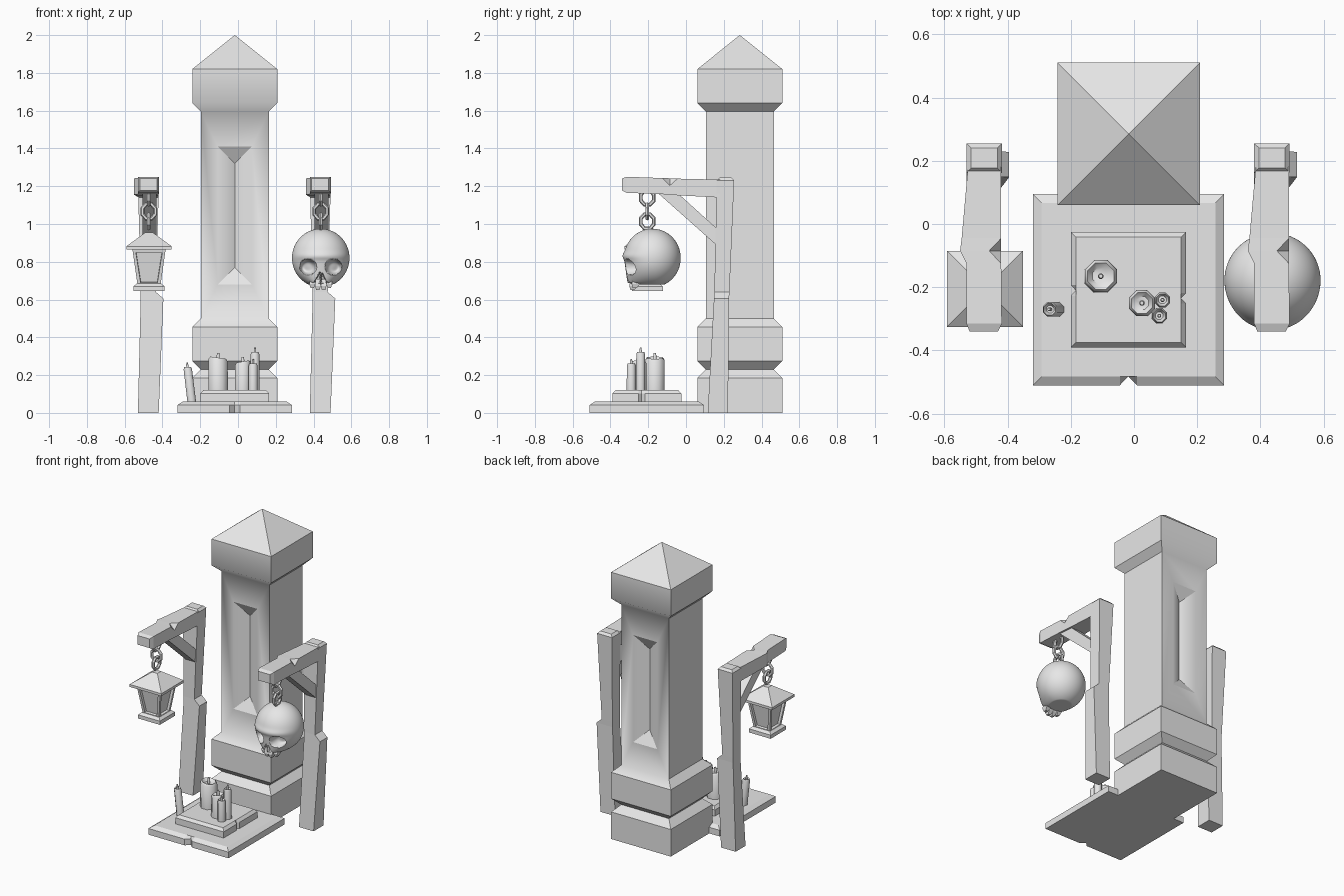
import bpy, bmesh, math
from mathutils import Vector

cube = bpy.data.objects.get("Cube")
if cube:
    bpy.data.objects.remove(cube)

stone = bpy.data.materials.new("pale_grey")
stone.use_nodes = True
stone.diffuse_color = (0.8, 0.8, 0.8, 1)
stone.node_tree.nodes["Principled BSDF"].inputs["Base Color"].default_value = (0.8, 0.8, 0.8, 1)


def finish(bm, name, loc=(0, 0, 0), angle=None):
    """Turn a bmesh into an object; edges steeper than angle stay sharp."""
    bmesh.ops.remove_doubles(bm, verts=bm.verts, dist=0.0002)
    bmesh.ops.recalc_face_normals(bm, faces=bm.faces)
    if angle:
        for f in bm.faces:
            f.smooth = True
        for e in bm.edges:
            e.smooth = e.calc_face_angle(0) < math.radians(angle)
    mesh = bpy.data.meshes.new(name)
    bm.to_mesh(mesh)
    bm.free()
    mesh.materials.append(stone)
    obj = bpy.data.objects.new(name, mesh)
    obj.location = loc
    bpy.context.collection.objects.link(obj)
    return obj


def loft(rings, closed=False):
    """Skin a list of equal rings of points."""
    bm = bmesh.new()
    rows = [[bm.verts.new(p) for p in ring] for ring in rings]
    n = len(rows[0])
    pairs = list(zip(rows, rows[1:])) + ([(rows[-1], rows[0])] if closed else [])
    for a, b in pairs:
        for i in range(n):
            j = (i + 1) % n
            bm.faces.new((a[i], a[j], b[j], b[i]))
    if not closed:
        bm.faces.new(rows[0])
        bm.faces.new(rows[-1])
    return bm


def rect(x0, x1, y0, y1, z):
    return [(x0, y0, z), (x1, y0, z), (x1, y1, z), (x0, y1, z)]


def square(h, z):
    return rect(-h, h, -h, h, z)


# Pillar: stacked square profile with a hipped groove in front and back
W, N = 0.225, 0.18
profile = [(W, 0), (W, 0.185), (N, 0.23), (W, 0.275), (W, 0.455), (N, 0.5),
           (N, 1.595), (W, 1.64), (W, 1.82), (0.0005, 2.0)]
bm = loft([square(h, z) for h, z in profile])
bm.normal_update()
shaft = [f for f in bm.faces if abs(f.calc_center_median().z - 1.0475) < 0.01
         and abs(f.normal.y) > 0.9]
for f in shaft:
    s = 1 if f.calc_center_median().y > 0 else -1
    outer = [bm.verts.new(p) for p in
             [(-N, s * N, 0.5), (N, s * N, 0.5), (N, s * N, 1.595), (-N, s * N, 1.595)]]
    rim = [bm.verts.new((x, s * N, z)) for x, z in
           [(-0.09, 0.68), (0.09, 0.68), (0.09, 1.41), (-0.09, 1.41)]]
    low, high = [bm.verts.new((0, s * (N - 0.05), z)) for z in (0.77, 1.32)]
    bm.faces.remove(f)
    for i in range(4):
        j = (i + 1) % 4
        bm.faces.new((outer[i], outer[j], rim[j], rim[i]))
    bm.faces.new((rim[0], rim[1], low))
    bm.faces.new((rim[1], rim[2], high, low))
    bm.faces.new((rim[2], rim[3], high))
    bm.faces.new((rim[3], rim[0], low, high))
bmesh.ops.remove_doubles(bm, verts=bm.verts, dist=0.0001)
bmesh.ops.recalc_face_normals(bm, faces=bm.faces)
for f in bm.faces:
    f.smooth = True
for e in bm.edges:
    zs = [v.co.z for v in e.verts]
    groove_end = abs(e.verts[0].co.x) < 0.1 and abs(zs[0] - zs[1]) < 0.001
    e.smooth = (all(abs(f.normal.y) > 0.5 for f in e.link_faces) and not groove_end
                and min(zs) > 0.46 and max(zs) < 1.8
                and all(abs(v.co.y) > 0.17 for v in e.verts))
finish(bm, "pillar", (-0.017, 0.285, 0))


# Stepped slabs with bevelled tops and small chipped notches
def slab(name, x0, x1, y0, y1, z0, z1, bevel, outline):
    def ring(b, z):
        return [(min(max(x, x0 + b), x1 - b), min(max(y, y0 + b), y1 - b), z) for x, y in outline]
    finish(loft([ring(0, z0), ring(0, z1 - 0.018), ring(bevel, z1)]), name)


slab("lower_slab", -0.32, 0.285, -0.51, 0.095, 0, 0.06, 0.028,
     [(-0.32, -0.51), (-0.045, -0.51), (-0.018, -0.482), (0.01, -0.51),
      (0.285, -0.51), (0.285, 0.095), (-0.32, 0.095)])
slab("upper_slab", -0.2, 0.165, -0.39, -0.025, 0.06, 0.12, 0.016,
     [(-0.2, -0.39), (0.165, -0.39), (0.165, -0.252), (0.149, -0.235), (0.165, -0.218),
      (0.165, -0.025), (-0.2, -0.025), (-0.2, -0.193), (-0.184, -0.21), (-0.2, -0.227)])


# Candles: tapered octagons with a dished, slanted top and a wick
def candle(name, x, y, r, z0, z1, lean=0.0, slant=0.0):
    def ring(k, z, tilt=0.0):
        off = lean * (z - z0) / (z1 - z0)
        pts = []
        for i in range(8):
            a = math.tau * (i + 0.5) / 8
            c, s = k * math.cos(a), k * math.sin(a)
            pts.append((x + off + c, y + s, z + tilt * c / r))
        return pts
    finish(loft([ring(r, z0), ring(r * 0.97, z1 - 0.012, slant), ring(r * 0.8, z1, slant),
                 ring(r * 0.5, z1 - 0.015)]), name, angle=50)
    w = min(0.009, r * 0.25)
    finish(loft([ring(w, z1 - 0.018), ring(w, z1 + 0.01), ring(w * 0.7, z1 + 0.024)]),
           name + "_wick", angle=50)


candle("large_candle", -0.105, -0.165, 0.056, 0.12, 0.292, slant=-0.008)
candle("medium_candle", 0.025, -0.25, 0.045, 0.12, 0.272, slant=0.008)
candle("tall_thin_candle", 0.09, -0.24, 0.026, 0.12, 0.322)
candle("short_thin_candle", 0.08, -0.29, 0.026, 0.12, 0.262)
candle("leaning_candle", -0.245, -0.27, 0.025, 0.06, 0.242, lean=-0.022)


# Wooden hanging frames, identical on both sides
def beam_ring(x0, x1, z0, z1, y, chip=0.0):
    return [(x0, y, z0), (x1, y, z0), (x1, y, z1 - chip), (x1 - chip, y, z1), (x0, y, z1)]


def link(name, cx, cy, cz, along_x):
    rings = []
    for i in range(8):
        a = math.tau * (i + 0.5) / 8
        ring = []
        for j in range(6):
            b = math.tau * j / 6
            u = (0.037 + 0.011 * math.cos(b)) * math.cos(a)
            z = (0.041 + 0.011 * math.cos(b)) * math.sin(a)
            t = 0.011 * math.sin(b)
            ring.append((cx + u, cy + t, cz + z) if along_x else (cx + t, cy + u, cz + z))
        rings.append(ring)
    finish(loft(rings, closed=True), name, angle=35)


def frame(side, dx):
    at = (dx, 0, 0)
    finish(loft([rect(0.38, 0.49, 0.115, 0.222, 0), rect(0.395, 0.515, 0.148, 0.228, 0.605),
                 rect(0.395, 0.475, 0.15, 0.23, 0.64), rect(0.38, 0.492, 0.163, 0.255, 1.23),
                 rect(0.395, 0.478, 0.177, 0.241, 1.245)]), side + "_post", at)
    finish(loft([beam_ring(0.385, 0.49, 1.14, 1.235, 0.18),
                 beam_ring(0.365, 0.49, 1.152, 1.24, -0.045),
                 beam_ring(0.36, 0.49, 1.155, 1.242, -0.085, 0.038),
                 beam_ring(0.38, 0.49, 1.158, 1.243, -0.125),
                 beam_ring(0.38, 0.492, 1.165, 1.25, -0.315),
                 beam_ring(0.39, 0.48, 1.178, 1.24, -0.34)]), side + "_beam", at)
    brace = [(-0.145, 1.16), (-0.04, 1.16), (0.17, 0.97), (0.17, 0.88)]
    finish(loft([[(x, y, z) for y, z in brace] for x in (0.405, 0.478)]), side + "_brace", at)
    for i, z in enumerate((1.14, 1.067, 1.014)):
        link(f"{side}_chain_link_{i + 1}", 0.438 + dx, -0.205, z, i == 1)


frame("left", 0)
frame("right", -0.91)

# Lantern: hipped roof, tapered body with inset panes, foot
spot = (-0.471, -0.205, 0)
finish(loft([square(0.12, 0.865), square(0.12, 0.882), square(0.02, 0.955)]), "lantern_roof", spot)
bm = loft([square(0.06, 0.67), square(0.088, 0.866)])
bm.normal_update()
bmesh.ops.recalc_face_normals(bm, faces=bm.faces)
panes = [f for f in bm.faces if abs(f.normal.z) < 0.5]
bmesh.ops.inset_individual(bm, faces=panes, thickness=0.024)
bmesh.ops.inset_individual(bm, faces=panes, thickness=0.002, depth=-0.016)
finish(bm, "lantern_body", spot)
finish(loft([square(0.082, 0.645), square(0.082, 0.67), square(0.065, 0.685)]), "lantern_foot", spot)

# Skull: shaped sphere with sockets and nose pressed in
bm = bmesh.new()
bmesh.ops.create_icosphere(bm, subdivisions=6, radius=1)
for v in bm.verts:
    x, y, z = v.co
    if y < 0 and z < 0:
        y = y / max(math.sqrt(1 - z * z), 0.55) * (1 + 0.14 * z)
    X, Y, Z = 0.152 * x, 0.15 * y, 0.155 * max(z, -0.9)
    if y < 0:
        eye = math.hypot((abs(X) - 0.067) / 0.044, (Z + 0.047) / 0.042)
        if eye < 1:
            Y += 0.065 * (1 - eye ** 5)
        half = 0.034 * (-0.068 - Z) / 0.062
        if -0.132 < Z < -0.068 and 0.004 < abs(X) < half:
            Y += 0.03
        # brow ridge and hollow temples
        Y -= 0.008 * math.exp(-((Z - 0.012) / 0.02) ** 2) * max(0, -y)
    v.co = (X, Y, Z)
finish(bm, "skull", (0.438, -0.178, 0.82), angle=48)
for i, x in enumerate((-0.045, -0.015, 0.015, 0.045)):
    y = -0.292 + abs(x) * 0.4
    drop = 0.65 if abs(x) < 0.03 else 0.66
    finish(loft([rect(x - 0.009, x + 0.009, y - 0.008, y + 0.012, drop),
                 rect(x - 0.015, x + 0.015, y - 0.014, y + 0.03, drop + 0.022),
                 rect(x - 0.013, x + 0.013, y - 0.006, y + 0.04, 0.71)]),
           f"tooth_{i + 1}", (0.438, 0, 0))
